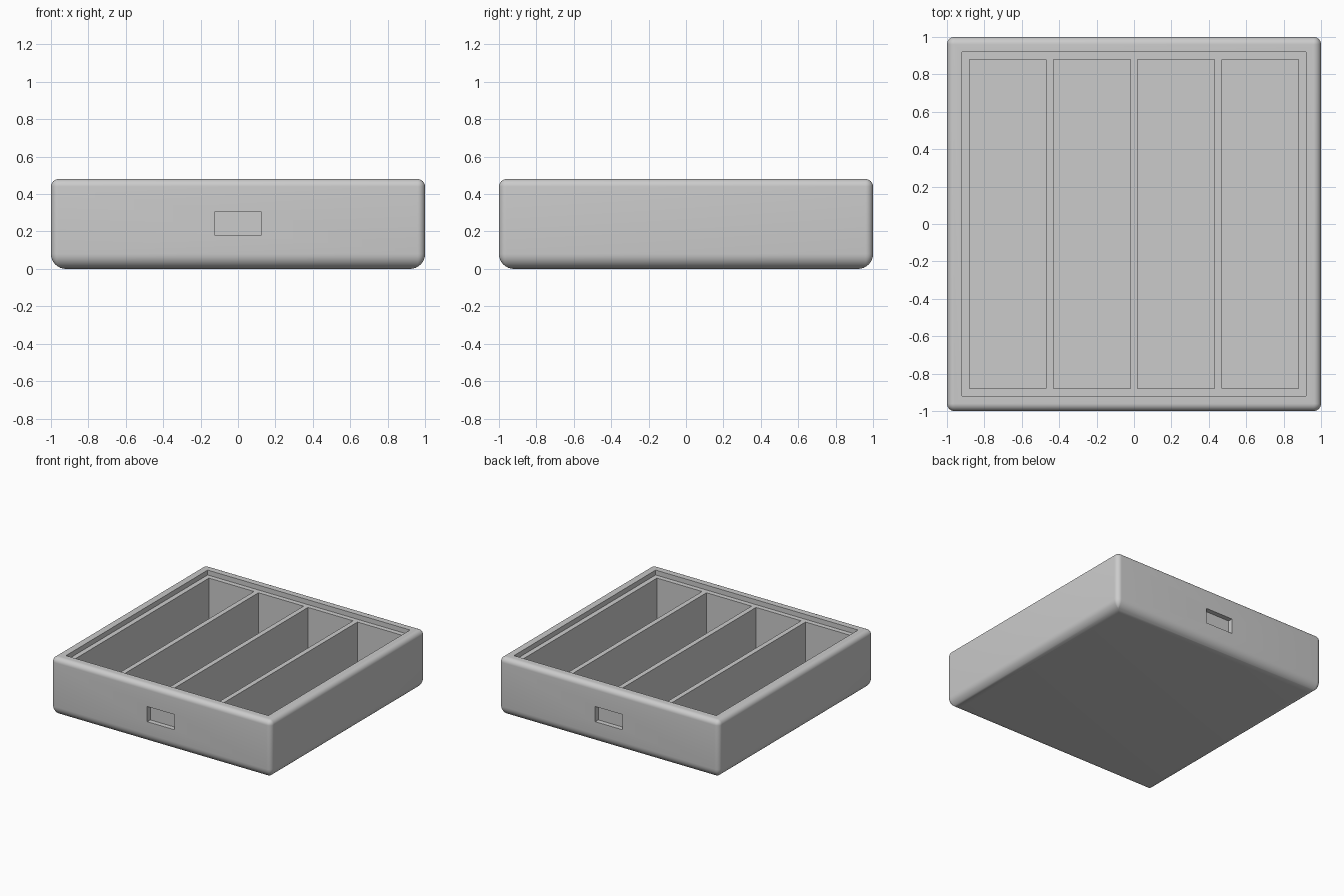
import bpy, bmesh
from math import sin, cos, pi, radians

if "Cube" in bpy.data.objects:
    bpy.data.objects.remove(bpy.data.objects["Cube"])

HEIGHT, WALL, LIP, STEP = 0.48, 0.12, 0.08, 0.04   # tray height, wall, rim width, rim depth
FLOOR, TOP_R, LOW_R, SEG = 0.06, 0.04, 0.08, 8     # floor height, fillet radii, fillet steps

grey = bpy.data.materials.new("light grey")
grey.use_nodes = True
grey.diffuse_color = (0.6, 0.6, 0.6, 1)
grey.node_tree.nodes["Principled BSDF"].inputs["Base Color"].default_value = grey.diffuse_color


def add_object(name, bm):
    mesh = bpy.data.meshes.new(name)
    bm.to_mesh(mesh)
    bm.free()
    mesh.materials.append(grey)
    obj = bpy.data.objects.new(name, mesh)
    bpy.context.collection.objects.link(obj)
    return obj


def ring(bm, inset, z):
    """Square outline whose corner rounding shrinks as it moves inward."""
    r = max(TOP_R - inset, 0)
    c = 1 - inset - r
    verts = []
    for k, (sx, sy) in enumerate([(1, 1), (-1, 1), (-1, -1), (1, -1)]):
        for i in range(SEG + 1):
            a = (k + i / SEG) * pi / 2
            verts.append(bm.verts.new((sx * c + r * cos(a), sy * c + r * sin(a), z)))
    return verts


def cut(body, x0, x1, y0, y1, z0, z1):
    """Subtract a box from the body."""
    bm = bmesh.new()
    bmesh.ops.create_cube(bm, size=1)
    for v in bm.verts:
        v.co = [lo + (c + 0.5) * (hi - lo)
                for c, lo, hi in zip(v.co, (x0, y0, z0), (x1, y1, z1))]
    cutter = add_object("cutter", bm)
    cutter.hide_render = True
    mod = body.modifiers.new("cut", "BOOLEAN")
    mod.operation, mod.solver, mod.object = "DIFFERENCE", "EXACT", cutter
    bpy.context.view_layer.objects.active = body
    bpy.ops.object.modifier_apply(modifier=mod.name)
    bpy.data.objects.remove(cutter)


# Solid outer block with a large lower fillet and a small upper one
steps = [i / SEG * pi / 2 for i in range(SEG + 1)]
profile = [(LOW_R * (1 - sin(a)), LOW_R * (1 - cos(a))) for a in steps]
profile += [(TOP_R * (1 - cos(a)), HEIGHT - TOP_R * (1 - sin(a))) for a in steps]
bm = bmesh.new()
rings = [ring(bm, inset, z) for inset, z in profile]
for low, high in zip(rings, rings[1:]):
    for i in range(len(low)):
        j = (i + 1) % len(low)
        bm.faces.new((low[i], low[j], high[j], high[i]))
bm.faces.new(rings[0][::-1])
bm.faces.new(rings[-1])
bmesh.ops.remove_doubles(bm, verts=bm.verts, dist=1e-5)
bmesh.ops.recalc_face_normals(bm, faces=bm.faces)
tray = add_object("divided_tray", bm)

# Stepped recess inside the rim
rim = 1 - LIP
cut(tray, -rim, rim, -rim, rim, HEIGHT - STEP, 1)

# Four long compartments separated by thin dividers
inner, gap = 1 - WALL, 0.04
width = (2 * inner - 3 * gap) / 4
for i in range(4):
    x = -inner + i * (width + gap)
    cut(tray, x, x + width, -inner, inner, FLOOR, 1)

# Shallow grip slots, front and back
for y0, y1 in ((-1.1, -0.96), (0.96, 1.1)):
    cut(tray, -0.125, 0.125, y0, y1, 0.18, 0.305)

bpy.ops.object.select_all(action="DESELECT")
tray.select_set(True)
bpy.context.view_layer.objects.active = tray
bpy.ops.object.shade_smooth_by_angle(angle=radians(30))
